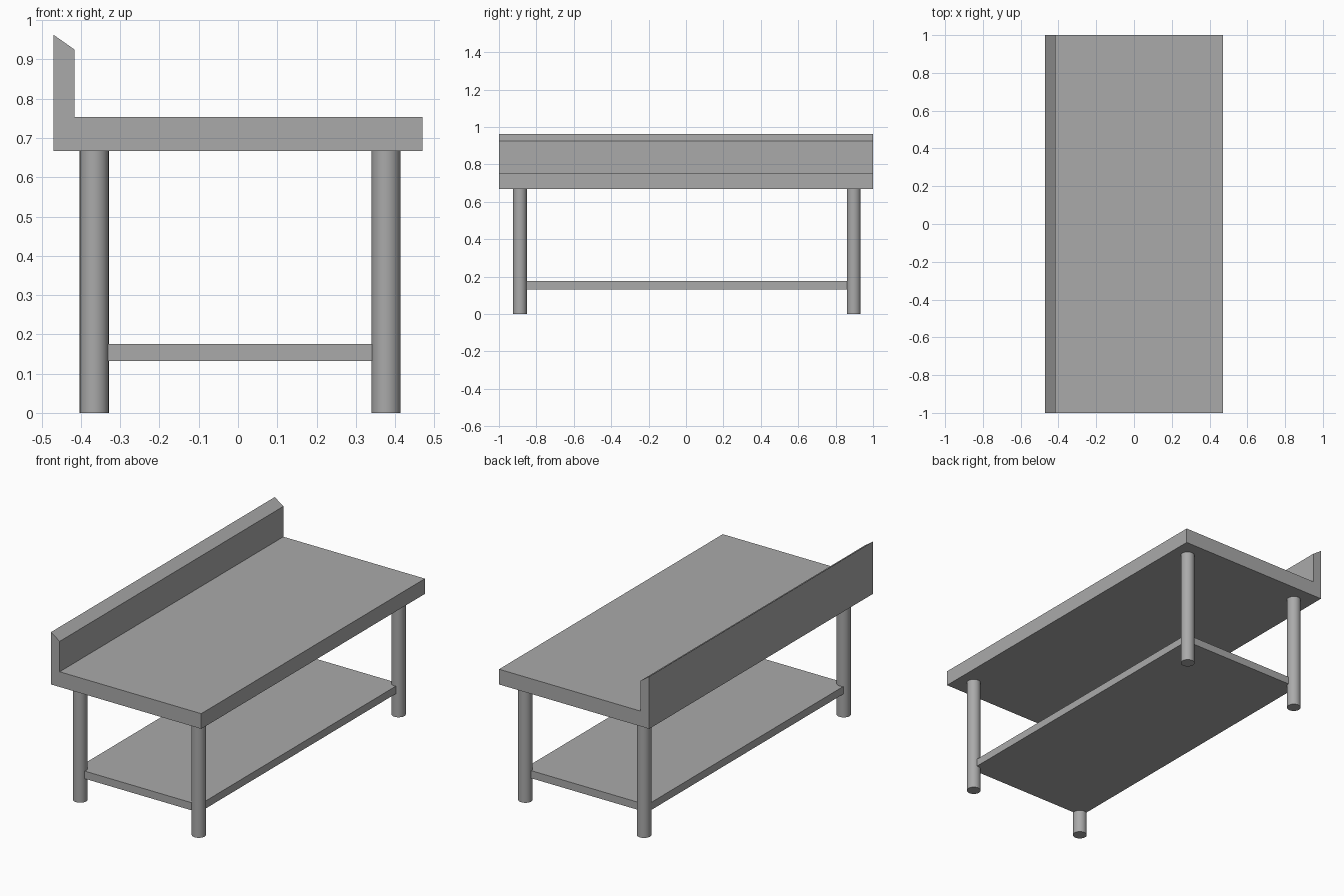
import bpy, bmesh

if "Cube" in bpy.data.objects:
    bpy.data.objects.remove(bpy.data.objects["Cube"])

steel = bpy.data.materials.new("steel_grey")
steel.diffuse_color = (0.4, 0.4, 0.4, 1)
steel.use_nodes = True
steel.node_tree.nodes["Principled BSDF"].inputs["Base Color"].default_value = steel.diffuse_color


def finish(bm, name):
    bmesh.ops.recalc_face_normals(bm, faces=bm.faces)
    mesh = bpy.data.meshes.new(name)
    bm.to_mesh(mesh)
    bm.free()
    mesh.materials.append(steel)
    obj = bpy.data.objects.new(name, mesh)
    bpy.context.collection.objects.link(obj)
    return obj


def extrude_profile(name, profile, y0, y1):
    """Sweep an (x, z) outline along y."""
    bm = bmesh.new()
    face = bm.faces.new([bm.verts.new((x, y0, z)) for x, z in profile])
    new = bmesh.ops.extrude_face_region(bm, geom=[face])["geom"]
    verts = [g for g in new if isinstance(g, bmesh.types.BMVert)]
    bmesh.ops.translate(bm, verts=verts, vec=(0, y1 - y0, 0))
    return finish(bm, name)


def leg(name, x, y, radius=0.037, height=0.667):
    bpy.ops.mesh.primitive_cylinder_add(vertices=32, radius=radius, depth=height,
                                        location=(x, y, height / 2))
    obj = bpy.context.object
    obj.name = name
    obj.data.materials.append(steel)
    bpy.ops.object.shade_smooth_by_angle()


# Worktop with upstand and sloped upper lip
extrude_profile("worktop", [(-0.47, 0.667), (0.47, 0.667), (0.47, 0.753),
                            (-0.416, 0.753), (-0.416, 0.925), (-0.47, 0.963)], -1, 1)

# Lower shelf, its corners set into the legs
extrude_profile("lower_shelf", [(-0.385, 0.132), (0.385, 0.132),
                                (0.385, 0.175), (-0.385, 0.175)], -0.898, 0.898)

# Four round legs
for side, x in (("left", -0.366), ("right", 0.377)):
    for end, y in (("front", -0.888), ("back", 0.897)):
        leg(f"{end}_{side}_leg", x, y)
